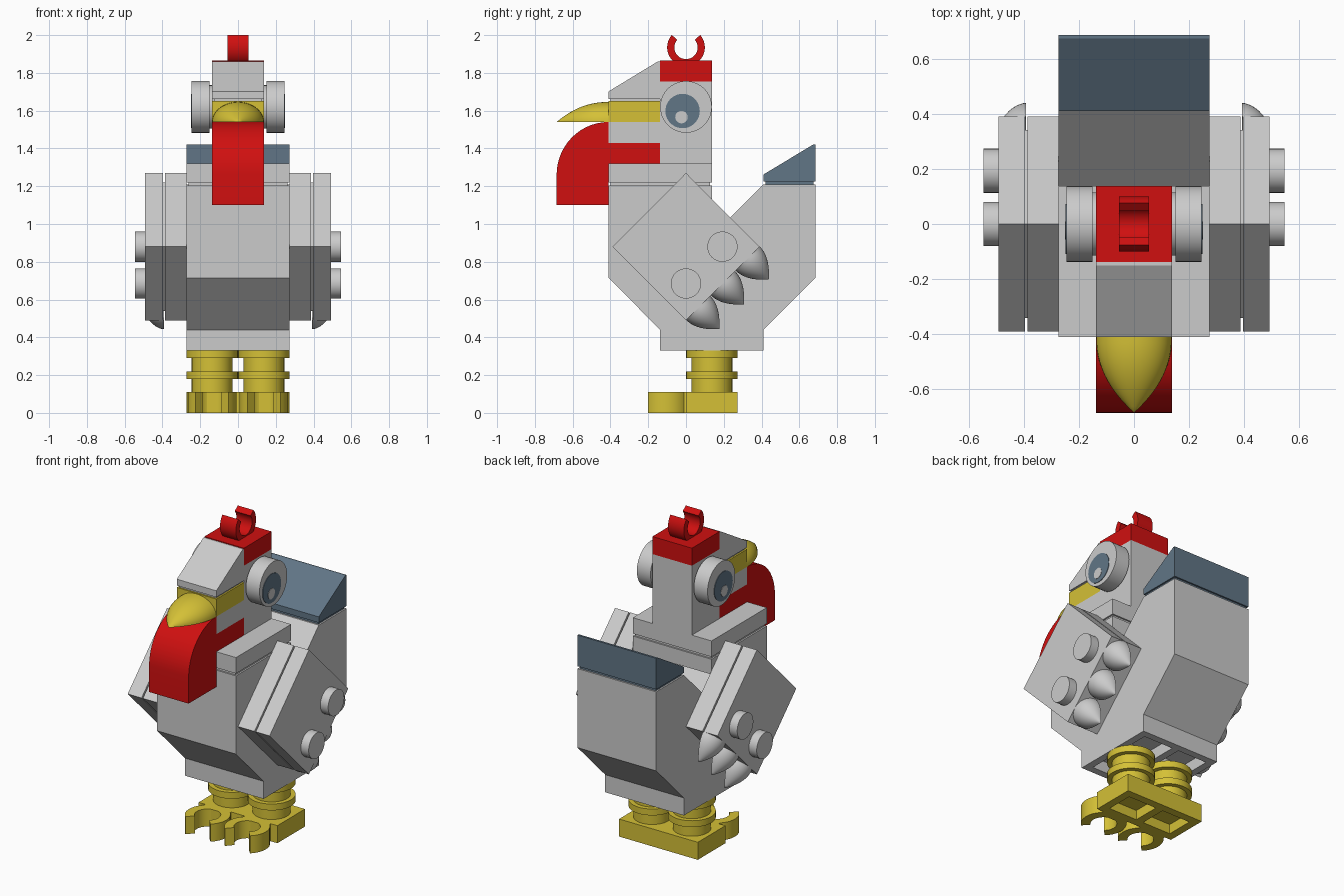
import bpy, bmesh, math
from mathutils import Vector

cube = bpy.data.objects.get("Cube")
if cube:
    bpy.data.objects.remove(cube, do_unlink=True)


def material(name, rgb):
    m = bpy.data.materials.new(name)
    m.use_nodes = True
    m.diffuse_color = (*rgb, 1)
    m.node_tree.nodes["Principled BSDF"].inputs["Base Color"].default_value = (*rgb, 1)
    return m


GREY = material("light grey", (0.6, 0.6, 0.6))
RED = material("red", (0.63, 0.005, 0.005))
YELLOW = material("yellow", (0.66, 0.53, 0.037))
SLATE = material("slate blue", (0.12, 0.18, 0.24))


def finish(name, bm, mat):
    """Turn a bmesh into an object, smooth with sharp corners kept."""
    bmesh.ops.remove_doubles(bm, verts=bm.verts, dist=0.0002)
    bmesh.ops.recalc_face_normals(bm, faces=bm.faces)
    for f in bm.faces:
        f.smooth = True
    for e in bm.edges:
        e.smooth = e.is_manifold and e.calc_face_angle() < math.radians(30)
    mesh = bpy.data.meshes.new(name)
    bm.to_mesh(mesh)
    bm.free()
    mesh.materials.append(mat)
    ob = bpy.data.objects.new(name, mesh)
    bpy.context.collection.objects.link(ob)
    return ob


def prism(name, pts, h0, h1, mat, axis="x"):
    """Extrude a profile: (y, z) along x, or (x, y) along z."""
    bm = bmesh.new()
    rings = []
    for h in (h0, h1):
        rings.append([bm.verts.new((h, a, b) if axis == "x" else (a, b, h)) for a, b in pts])
    low, high = rings
    bm.faces.new(low)
    bm.faces.new(high)
    for i in range(len(pts)):
        j = (i + 1) % len(pts)
        bm.faces.new((low[i], low[j], high[j], high[i]))
    return finish(name, bm, mat)


def box(name, x0, x1, y0, y1, z0, z1, mat):
    return prism(name, [(y0, z0), (y1, z0), (y1, z1), (y0, z1)], x0, x1, mat)


def disc(name, a, b, r, h0, h1, mat, axis="x", n=40):
    pts = [(a + r * math.cos(math.tau * i / n), b + r * math.sin(math.tau * i / n)) for i in range(n)]
    return prism(name, pts, h0, h1, mat, axis)


def clip(name, a, b, r_out, r_in, start, end, h0, h1, mat, axis, n=24):
    """Open C-shaped ring between two angles in degrees."""
    angles = [math.radians(start + (end - start) * i / n) for i in range(n + 1)]
    pts = [(a + r_out * math.cos(t), b + r_out * math.sin(t)) for t in angles]
    pts += [(a + r_in * math.cos(t), b + r_in * math.sin(t)) for t in reversed(angles)]
    return prism(name, pts, h0, h1, mat, axis)


def half_spike(name, origin, u, v, d, length, mat, power, n=20, steps=12):
    """Half-round pointed shape, flat on the side away from v."""
    bm = bmesh.new()
    origin, u, v, d = map(Vector, (origin, u, v, d))
    rings = []
    for k in range(steps):
        t = k / steps
        s = 1 - t ** power
        rings.append([bm.verts.new(origin + d * length * t
                                   + (u * math.cos(math.pi * i / n) + v * math.sin(math.pi * i / n)) * s)
                      for i in range(n + 1)])
    tip = bm.verts.new(origin + d * length)
    bm.faces.new(rings[0])
    for i in range(n + 1):
        j = (i + 1) % (n + 1)
        for p, q in zip(rings, rings[1:]):
            bm.faces.new((p[i], p[j], q[j], q[i]))
        bm.faces.new((rings[-1][i], rings[-1][j], tip))
    return finish(name, bm, mat)


def underside_ribs(name, y0, y1, rows, z0, z1, wall, mat):
    """Rim and dividers that leave hollow pockets below a plate."""
    w = W
    for x in (-w, -wall / 2, w - wall):
        box(name + "_long_rib", x, x + wall, y0, y1, z0, z1, mat)
    for r in range(rows + 1):
        y = y0 + (y1 - y0 - wall) * r / rows
        for a, b in ((wall - w, -wall / 2), (wall / 2, w - wall)):
            box(name + "_cross_rib", a, b, y, y + wall, z0, z1, mat)


W = 0.273      # half width of the body
H = 0.137      # half width of the head

# Body with a V notch in its top, a hollow base, and the plates on it
prism("body", [(-H, 0.4), (0.41, 0.4), (0.41, 0.44), (0.685, 0.715), (0.685, 1.21), (0.41, 1.21),
               (H, 0.937), (-0.026, 1.1), (-0.026, 1.11), (-0.41, 1.11), (-0.41, 0.715), (-H, 0.44)],
      -W, W, GREY)
underside_ribs("base", -H, 0.41, 2, 0.33, 0.4, 0.045, GREY)
box("chest_plate", -W, W, -0.41, H, 1.11, 1.205, GREY)
box("chest_seam", -W + 0.01, W - 0.01, -0.4, H - 0.01, 1.205, 1.22, GREY)
box("neck_plate", -W, W, -0.41, H, 1.22, 1.32, GREY)

# Tail
box("tail_seam", -W + 0.01, W - 0.01, 0.42, 0.675, 1.21, 1.225, SLATE)
prism("tail", [(0.41, 1.225), (0.685, 1.225), (0.685, 1.42), (0.672, 1.42), (0.41, 1.262)], -W, W, SLATE)

# Head stack
box("head_column", -H, H, -H, H, 1.32, 1.755, GREY)
box("jaw", -H, H, -0.41, -H, 1.43, 1.54, GREY)
box("forehead_seam", -H + 0.01, H - 0.01, -0.4, -H, 1.65, 1.662, GREY)
prism("forehead", [(-0.41, 1.662), (-H, 1.662), (-H, 1.86), (-0.15, 1.86), (-0.41, 1.702)], -H, H, GREY)

# Comb
box("comb_base", -H, H, -H, H, 1.755, 1.865, RED)
clip("comb_ring", 0, 1.935, 0.1, 0.062, 139, 401, -0.055, 0.055, RED, "x")

# Beak
box("beak_base", -H, H, -0.41, -H, 1.54, 1.65, YELLOW)
half_spike("beak", (0, -0.41, 1.54), (H, 0, 0), (0, 0, 0.106), (0, -1, 0), 0.275, YELLOW, 2.2)

# Wattle with a rounded front
curve = [(-0.41 - 0.275 * math.cos(t), 1.26 + 0.28 * math.sin(t))
         for t in (math.pi / 2 * i / 14 for i in range(15))]
prism("wattle", [(-0.41, 1.1), (-0.685, 1.1)] + curve, -H, H, RED)
box("wattle_plate", -H, H, -0.41, -H, 1.32, 1.43, RED)

# Feet and front toes
box("foot_plate", -W, W, 0, W, 0.06, 0.11, YELLOW)
underside_ribs("foot", 0, W, 1, 0, 0.06, 0.05, YELLOW)

for side, s in (("left", 1), ("right", -1)):
    # Legs with flanges, and claw clips
    for part, r, z0, z1 in (("leg", 0.108, 0.11, 0.345), ("leg_ring", 0.136, 0.18, 0.22),
                            ("leg_top", 0.136, 0.29, 0.33)):
        disc(f"{side}_{part}", s * H, H, r, z0, z1, YELLOW, "z")
    clip(f"{side}_toes", s * H, -0.105, 0.13, 0.075, -48, 228, 0, 0.11, YELLOW, "z")
    box(f"{side}_toe_root", s * H - 0.09, s * H + 0.09, -0.035, 0, 0, 0.11, YELLOW)

    # Eyes
    disc(f"{side}_eye_mount", 0, 1.62, 0.115, s * H, s * 0.15, GREY)
    disc(f"{side}_eye", 0, 1.62, H, s * 0.15, s * 0.245, GREY)
    disc(f"{side}_pupil", -0.018, 1.598, 0.091, s * 0.245, s * 0.248, SLATE)
    disc(f"{side}_eye_glint", -0.024, 1.566, 0.033, s * 0.248, s * 0.25, GREY)

    # Wings: two diamond plates with a groove between them
    for part, r, x0, x1 in (("inner_wing", 0.39, W, 0.387), ("wing_core", 0.34, 0.387, 0.396),
                            ("outer_wing", 0.39, 0.396, 0.492)):
        prism(f"{side}_{part}", [(0, 0.88 + r), (-r, 0.88), (0, 0.88 - r), (r, 0.88)], s * x0, s * x1, GREY)
    for y, z in ((0.193, 0.88), (0, 0.685)):
        disc(f"{side}_wing_stud", y, z, 0.08, s * 0.492, s * 0.546, GREY)

    # Pointed feathers on the lower rear edge
    c = math.sqrt(0.5)
    for k in range(3):
        o = 0.065 + 0.131 * k
        half_spike(f"{side}_feather", (s * 0.392, o, 0.49 + o), (0, 0.09 * c, 0.09 * c), (s * 0.1, 0, 0),
                   (0, c, -c), 0.157, GREY, 2)
